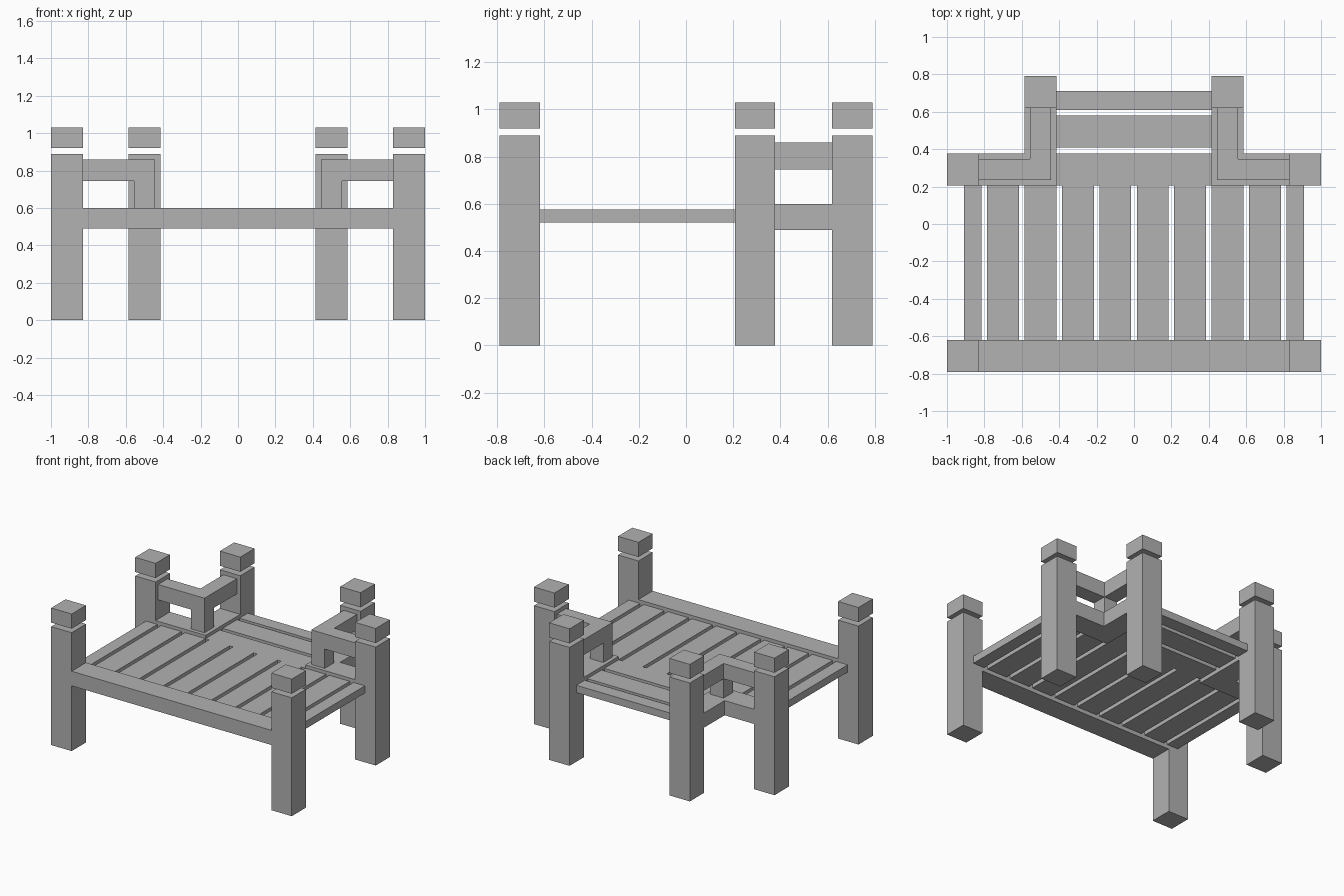
import bpy
import bmesh

cube = bpy.data.objects.get("Cube")
if cube:
    bpy.data.objects.remove(cube, do_unlink=True)

# Single flat colour
grey = bpy.data.materials.new("weathered_grey")
grey.use_nodes = True
colour = (0.445, 0.445, 0.445, 1)
grey.diffuse_color = colour
grey.node_tree.nodes["Principled BSDF"].inputs["Base Color"].default_value = colour


def finish(name, bm):
    bmesh.ops.recalc_face_normals(bm, faces=bm.faces)
    mesh = bpy.data.meshes.new(name)
    bm.to_mesh(mesh)
    bm.free()
    mesh.materials.append(grey)
    obj = bpy.data.objects.new(name, mesh)
    bpy.context.collection.objects.link(obj)
    return obj


def box(name, xs, ys, zs):
    bm = bmesh.new()
    bmesh.ops.create_cube(bm, size=1)
    for v in bm.verts:
        for axis, (low, high) in enumerate((xs, ys, zs)):
            v.co[axis] = high if v.co[axis] > 0 else low
    return finish(name, bm)


def corner_beam(name, side, half, end_x, end_y, zs):
    """Mitred L beam turning around the inner corner post line."""
    bm = bmesh.new()
    cx, cy = CORNER
    rows = [((end_x, cy - half), (end_x, cy + half)),
            ((cx - half, cy - half), (cx + half, cy + half)),
            ((cx - half, end_y), (cx + half, end_y))]
    verts = [[bm.verts.new((side * x, y, zs[0])) for x, y in row] for row in rows]
    faces = [bm.faces.new((a[0], a[1], b[1], b[0])) for a, b in zip(verts, verts[1:])]
    top = bmesh.ops.extrude_face_region(bm, geom=faces, use_keep_orig=True)
    for v in top["geom"]:
        if isinstance(v, bmesh.types.BMVert):
            v.co.z = zs[1]
    return finish(name, bm)


HALF = 0.085                # half width of posts
CORNER = (0.5, 0.292)       # inner corner where the railings turn
DECK = (0.52, 0.575)        # deck board heights
BEAM = (0.49, 0.60)         # supporting beam heights
RAIL = (0.745, 0.86)        # handrail heights
FRONT, MIDDLE, BACK = -0.705, 0.292, 0.705

# Posts with separate floating caps
for side, label in ((1, "left"), (-1, "right")):
    for place, x, y in (("front", 0.915, FRONT), ("middle", 0.915, MIDDLE),
                        ("back", CORNER[0], BACK)):
        xs = sorted((side * (x - HALF), side * (x + HALF)))
        ys = (y - HALF, y + HALF)
        box(f"{place}_post_{label}", xs, ys, (0, 0.89))
        box(f"{place}_post_cap_{label}", xs, ys, (0.92, 1.03))

    # Corner beams, handrails and the short baluster between them
    corner_beam(f"corner_beam_{label}", side, HALF, 0.83, BACK - HALF, BEAM)
    corner_beam(f"handrail_{label}", side, 0.056, 0.83, BACK - HALF, RAIL)
    cx, cy = CORNER
    box(f"baluster_{label}", sorted((side * (cx - 0.056), side * (cx + 0.056))),
        (cy - 0.056, cy + 0.056), (BEAM[1], RAIL[0]))

    # Deck boards running front to back
    for i in range(4):
        x = 0.1 + 0.2 * i
        box(f"deck_board_{label}_{i + 1}", sorted((side * (x - HALF), side * (x + HALF))),
            (FRONT + HALF, MIDDLE - HALF), DECK)
    box(f"edge_board_{label}", sorted((side * 0.815, side * 0.91)),
        (FRONT + HALF, MIDDLE - HALF), DECK)

# Front beam between the front posts
box("front_beam", (-0.83, 0.83), (FRONT - HALF, FRONT + HALF), BEAM)

# Cross boards of the rear platform
for name, ys in (("inner", (0.207, 0.378)), ("centre", (0.41, 0.58)), ("rear", (0.61, 0.71))):
    box(f"cross_board_{name}", (-0.415, 0.415), ys, DECK)
